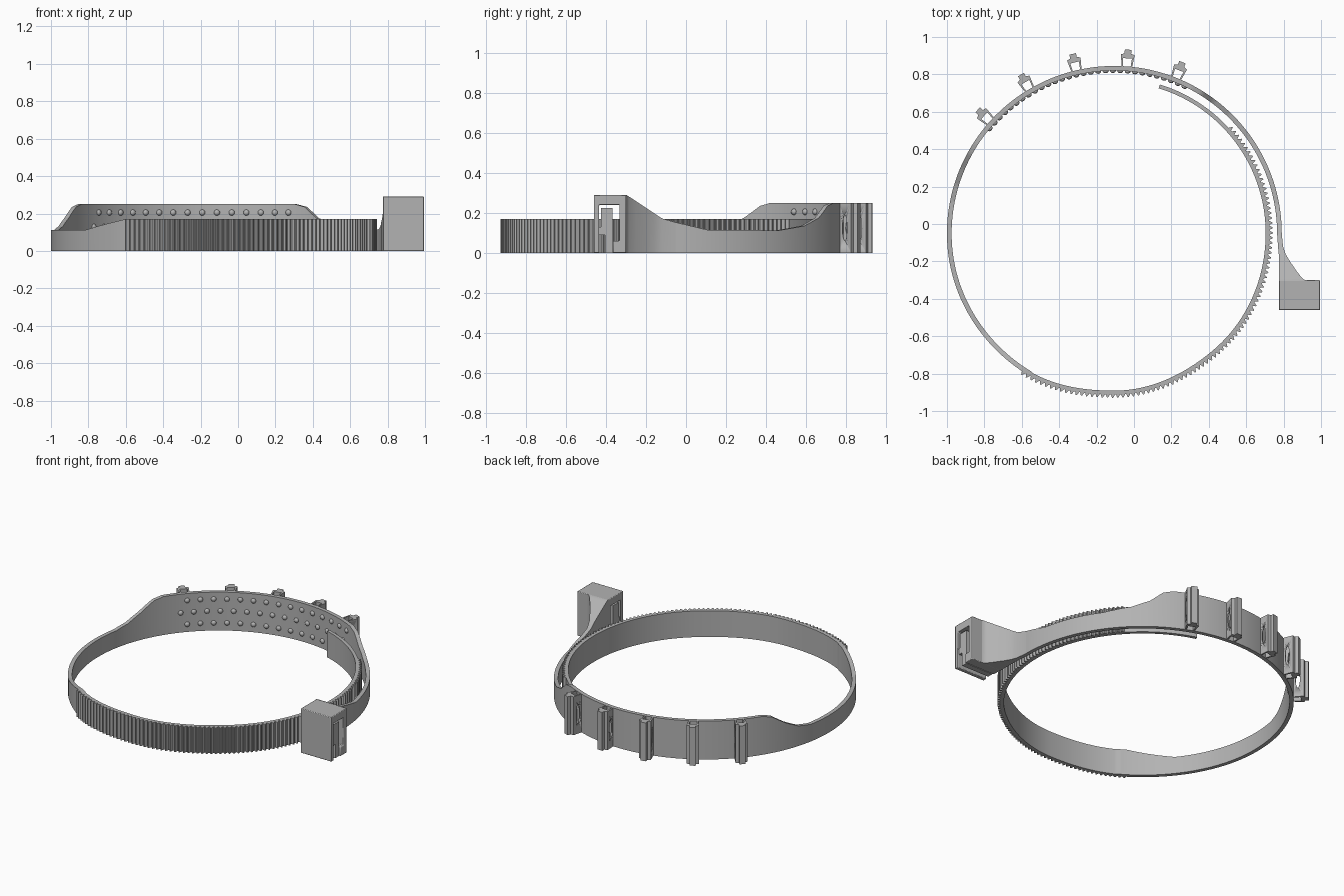
import bpy, bmesh
from math import radians, sin, cos
from mathutils import Matrix, Vector

cube = bpy.data.objects.get("Cube")
if cube:
    bpy.data.objects.remove(cube, do_unlink=True)

grey = bpy.data.materials.new("plain grey")
grey.use_nodes = True
tone = (0.45, 0.45, 0.45, 1)
grey.diffuse_color = tone
grey.node_tree.nodes["Principled BSDF"].inputs["Base Color"].default_value = tone

CENTRE = Vector((-0.105, -0.05, 0))
THICK = 0.025


def finish(name, bm, angle=30):
    bmesh.ops.recalc_face_normals(bm, faces=bm.faces)
    mesh = bpy.data.meshes.new(name)
    bm.to_mesh(mesh)
    bm.free()
    mesh.materials.append(grey)
    obj = bpy.data.objects.new(name, mesh)
    bpy.context.collection.objects.link(obj)
    bpy.ops.object.select_all(action='DESELECT')
    obj.select_set(True)
    bpy.context.view_layer.objects.active = obj
    bpy.ops.object.shade_smooth_by_angle(angle=radians(angle))
    return obj


def loft(bm, rings):
    """Skin equal closed sections and cap both ends."""
    rows = [[bm.verts.new(p) for p in ring] for ring in rings]
    n = len(rows[0])
    for a, b in zip(rows, rows[1:]):
        for i in range(n):
            j = (i + 1) % n
            bm.faces.new((a[i], a[j], b[j], b[i]))
    bm.faces.new(rows[0])
    bm.faces.new(rows[-1][::-1])


def interp(table, t, smooth=False):
    for (a, va), (b, vb) in zip(table, table[1:]):
        if t <= b:
            f = max(0, (t - a) / (b - a))
            if smooth:
                f = f * f * (3 - 2 * f)
            return va + (vb - va) * f
    return table[-1][1]


# Spiral strap: outer radius and height by angle in degrees
RADIUS = [(-5, .895), (185, .895), (236, .887), (270, .862),
          (310, .839), (360, .83), (433, .832)]
HEIGHT = [(0, .152), (10, .115), (35, .112), (46, .135), (53, .175), (58, .235),
          (62, .25), (147, .25), (151, .235), (157, .175), (163, .13), (169, .112),
          (217, .112), (236, .17), (433, .17)]


def polar(deg, r, z=0):
    a = radians(deg)
    return CENTRE + Vector((r * cos(a), r * sin(a), z))


def strap_section(deg):
    r, h = interp(RADIUS, deg, True), interp(HEIGHT, deg)
    thick = THICK if deg < 240 else 0.021
    return [polar(deg, r - thick), polar(deg, r), polar(deg, r, h), polar(deg, r - thick, h)]


bm = bmesh.new()
loft(bm, [strap_section(d) for d in range(0, 434)])
finish("strap", bm)

# Ratchet teeth on the outside of the tail
bm = bmesh.new()
COUNT = 92
pitch = (403 - 236) / COUNT
for i in range(COUNT):
    d = 236 + i * pitch
    outline = []
    for offset, rise in ((0, -.004), (.3, .017), (.5, .017), (.95, -.004)):
        a = d + offset * pitch
        outline.append(polar(a, interp(RADIUS, a, True) + rise))
    loft(bm, [[p + Vector((0, 0, z)) for p in outline] for z in (0, .17)])
finish("ratchet_teeth", bm, 20)

# Flared neck joining strap and buckle: y, inner x, outer x, height
NECK = [(-.05, .765, .79, .152), (-.12, .770, .797, .172), (-.16, .774, .81, .198),
        (-.20, .775, .834, .225), (-.25, .775, .868, .258), (-.285, .775, .895, .281),
        (-.297, .775, .908, .289), (-.302, .775, .93, .29)]
bm = bmesh.new()
loft(bm, [[(a, y, 0), (b, y, 0), (b, y, h), (a, y, h)] for y, a, b, h in NECK])
finish("buckle_neck", bm)


# Buckle frame and pawl: side profiles extruded across x
def side_profile(name, points, x0, x1):
    bm = bmesh.new()
    loft(bm, [[(x, y, z) for y, z in points] for x in (x0, x1)])
    return finish(name, bm)


frame = side_profile("buckle_frame", [
    (-.46, 0), (-.434, 0), (-.434, .24), (-.333, .24), (-.333, .06),
    (-.365, .06), (-.365, 0), (-.30, 0), (-.30, .29), (-.46, .29)], .775, .995)
bev = frame.modifiers.new("soft corners", 'BEVEL')
bev.width = .004
bev.segments = 2
side_profile("buckle_pawl", [
    (-.44, .09), (-.405, .09), (-.405, 0), (-.367, 0), (-.367, .225),
    (-.425, .225), (-.425, .13), (-.44, .13)], .785, .985)

# Clips on the back, each a hollow rail with a lens opening through its walls
half = [(.018, .985), (.018, .964), (.037, .957), (.027, .885),
        (.019, .885), (.024, .938)]
clip_outline = half + [(-t, r) for t, r in reversed(half)]
for i in range(5):
    place = Matrix.Translation(CENTRE) @ Matrix.Rotation(radians(68.3 + 17.4 * i - 90), 4, 'Z')
    bm = bmesh.new()
    loft(bm, [[(t, r, z) for t, r in clip_outline] for z in (0, .25)])
    clip = finish("clip_%d" % (i + 1), bm)
    bm = bmesh.new()
    bmesh.ops.create_uvsphere(bm, u_segments=24, v_segments=16, radius=1)
    bmesh.ops.scale(bm, vec=(.1, .014, .068), verts=bm.verts)
    bmesh.ops.translate(bm, vec=(0, .921, .125), verts=bm.verts)
    lens = finish("lens_cutter", bm)
    lens.hide_render = True
    cut = clip.modifiers.new("lens", 'BOOLEAN')
    cut.operation = 'DIFFERENCE'
    cut.object = lens
    bpy.context.view_layer.objects.active = clip
    bpy.ops.object.modifier_apply(modifier=cut.name)
    bpy.data.objects.remove(lens, do_unlink=True)
    clip.matrix_world = place

# Three staggered rows of grip bumps inside the back
bm = bmesh.new()
STEP = 5.2
for row, z in enumerate((.05, .128, .205)):
    for i in range(15):
        d = 64.5 + (i + (.5 if row == 1 else 0)) * STEP
        place = Matrix.Translation(polar(d, .895 - THICK, z)) @ Matrix.Rotation(radians(d), 4, 'Z')
        bmesh.ops.create_uvsphere(bm, u_segments=12, v_segments=8, radius=.016,
                                  matrix=place @ Matrix.Diagonal((.8, 1, 1, 1)))
finish("grip_bumps", bm, 40)
